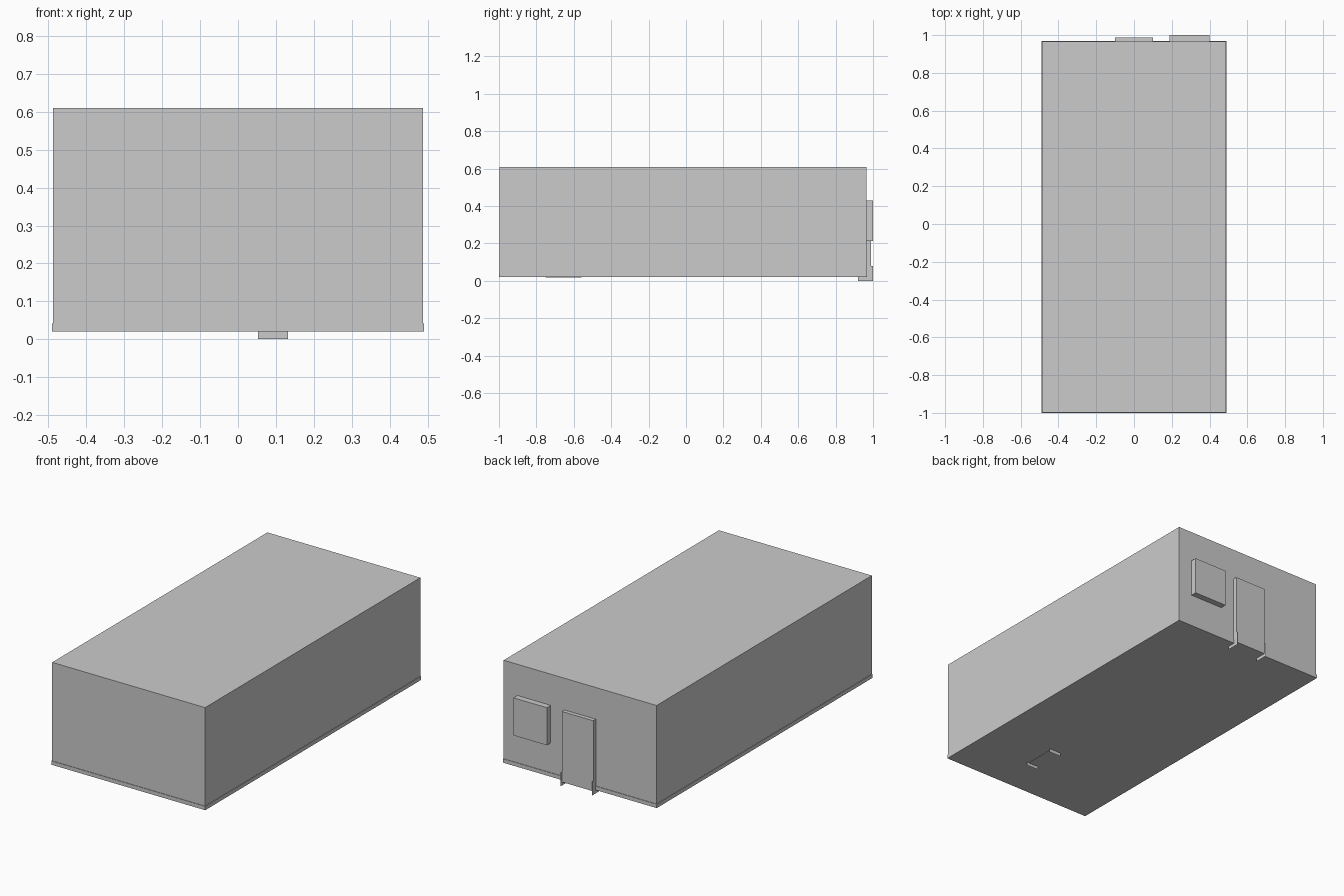
import bpy

if "Cube" in bpy.data.objects:
    bpy.data.objects.remove(bpy.data.objects["Cube"])

def box(name, x, y, z):
    """Box from (min, max) ranges; a zero-size range gives a flat plate."""
    vs = [(a, b, c) for a in x for b in y for c in z]
    fs = [(0, 1, 3, 2), (4, 6, 7, 5), (0, 4, 5, 1),
          (2, 3, 7, 6), (0, 2, 6, 4), (1, 5, 7, 3)]
    me = bpy.data.meshes.new(name)
    me.from_pydata(vs, [], fs)
    me.update()
    ob = bpy.data.objects.new(name, me)
    bpy.context.collection.objects.link(ob)
    return ob

def plate(name, corners):
    """Single flat panel with no thickness."""
    me = bpy.data.meshes.new(name)
    me.from_pydata(corners, [], [(0, 1, 2, 3)])
    ob = bpy.data.objects.new(name, me)
    bpy.context.collection.objects.link(ob)

# building shell and low skirting around it
box("building_walls", (-0.488, 0.488), (-0.997, 0.965), (0.02, 0.61))
box("skirting", (-0.491, 0.491), (-1.0, 0.968), (0.02, 0.042))

# back door and window
box("back_door", (-0.1, 0.1), (0.93, 0.988), (0.02, 0.427))
box("back_window", (0.188, 0.4), (0.92, 1.0), (0.213, 0.43))

# flat jamb plates either side of the back door
for side, x in (("left", -0.1), ("right", 0.1)):
    plate(f"back_jamb_{side}", [(x, 0.92, 0), (x, 1, 0), (x, 1, 0.08), (x, 0.92, 0.08)])

# inner door, whose base and jambs poke through the floor
box("inner_door", (0.065, 0.12), (-0.75, -0.56), (0.018, 0.427))
for side, y in (("front", -0.75), ("rear", -0.56)):
    plate(f"inner_jamb_{side}", [(0.053, y, 0), (0.132, y, 0), (0.132, y, 0.08), (0.053, y, 0.08)])
